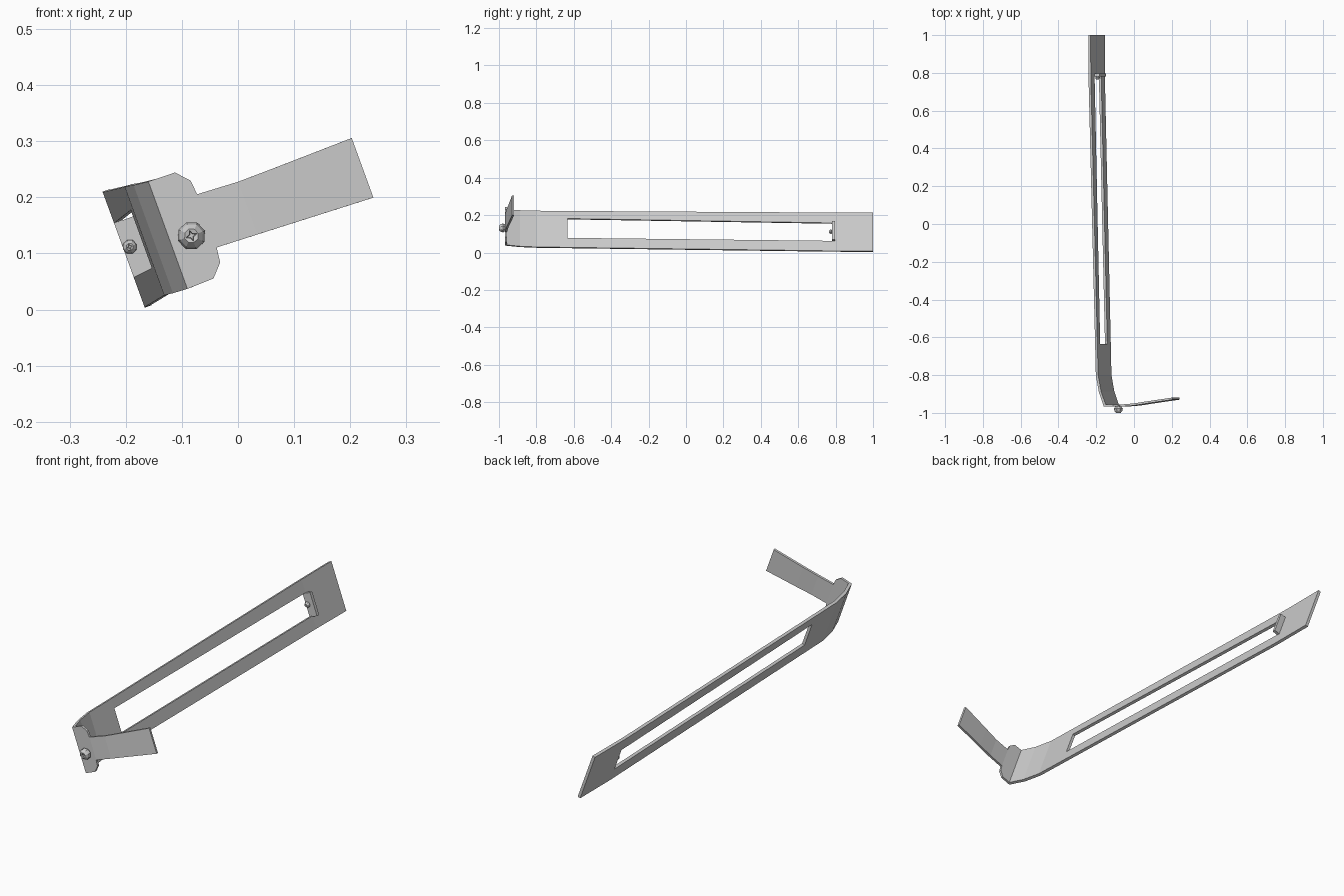
import bpy, bmesh, math
from mathutils import Vector

if "Cube" in bpy.data.objects:
    bpy.data.objects.remove(bpy.data.objects["Cube"])

TILT = math.radians(20)
C, S = math.cos(TILT), math.sin(TILT)


def place(u, y, v):
    """Bracket frame (u across, v up the strap) to world, leaning 20 degrees."""
    return Vector((C * u - S * v, y, S * u + C * v))


def finish(name, bm):
    mesh = bpy.data.meshes.new(name)
    bm.to_mesh(mesh)
    bm.free()
    obj = bpy.data.objects.new(name, mesh)
    bpy.context.collection.objects.link(obj)
    return obj


def sheet(name, columns, thickness, hole=lambda i, j: False):
    """Sheet metal from columns (u, y, heights), thickened to the inside."""
    bm = bmesh.new()
    grid = [[bm.verts.new(place(u, y, v)) for v in vs] for u, y, vs in columns]
    for i in range(len(grid) - 1):
        a, b = grid[i], grid[i + 1]
        for j in range(len(a) - 1):
            if not hole(i, j):
                bm.faces.new((a[j], b[j], b[j + 1], a[j + 1]))
    obj = finish(name, bm)
    mod = obj.modifiers.new("thickness", 'SOLIDIFY')
    mod.thickness = thickness
    mod.offset = -1
    mod.use_even_offset = True
    return obj


def screw(name, u, y, v, size, sides=8):
    """Faceted domed head facing the front, with a star-shaped recess."""
    rings = [(0.65, 0.0, 1), (1.0, 0.45, 1), (0.85, 0.95, 1),
             (0.5, 1.35, 1), (0.42, 1.3, 0.4), (0.3, 0.9, 0.4)]
    bm = bmesh.new()
    loops = []
    for r, d, pinch in rings:
        loop = []
        for k in range(sides):
            t = 2 * math.pi * k / sides
            rr = r * size * (pinch if k % 2 else 1)
            loop.append(bm.verts.new(place(u + rr * math.cos(t), y - d * size,
                                           v + rr * math.sin(t))))
        loops.append(loop)
    for a, b in zip(loops, loops[1:]):
        for k in range(sides):
            n = (k + 1) % sides
            bm.faces.new((a[k], a[n], b[n], b[k]))
    bm.faces.new(loops[0])
    bm.faces.new(loops[-1])
    bmesh.ops.recalc_face_normals(bm, faces=bm.faces)
    return finish(name, bm)


# Long slotted strap, running from the back end to the front bend
sheet("slotted_strap", [
    (-0.155, 1.0, (0.060, 0.118, 0.220, 0.280)),
    (-0.155, 0.785, (0.061, 0.118, 0.220, 0.279)),
    (-0.119, -0.635, (0.068, 0.122, 0.232, 0.275)),
    (-0.115, -0.80, (0.069, 0.122, 0.232, 0.275)),
    (-0.099, -0.89, (0.067, 0.121, 0.230, 0.272)),
    (-0.072, -0.967, (0.0655, 0.12, 0.228, 0.269)),
], 0.013, hole=lambda i, j: i == 1 and j == 1)

# Front plate with rounded ears, narrowing into the side arm
sheet("front_plate_and_arm", [
    (-0.072, -0.967, (0.0655, 0.269)),
    (-0.022, -0.967, (0.067, 0.268)),
    (-0.001, -0.967, (0.090, 0.245)),
    (0.002, -0.967, (0.117, 0.218)),
    (0.078, -0.961, (0.114, 0.214)),
    (0.150, -0.950, (0.111, 0.215)),
    (0.295, -0.930, (0.105, 0.218)),
], 0.011)

# Small tab folded inward at the back end of the slot
tab = bmesh.new()
bmesh.ops.create_cube(tab, size=1)
for vert in tab.verts:
    x, y, z = vert.co
    vert.co = place(-0.135 + x * 0.040, 0.788 + y * 0.015, 0.168 + z * 0.104)
finish("slot_tab", tab)

# Screws on the front plate and the tab
screw("front_screw", -0.033, -0.966, 0.152, 0.0255)
screw("tab_screw", -0.143, 0.782, 0.171, 0.013)
